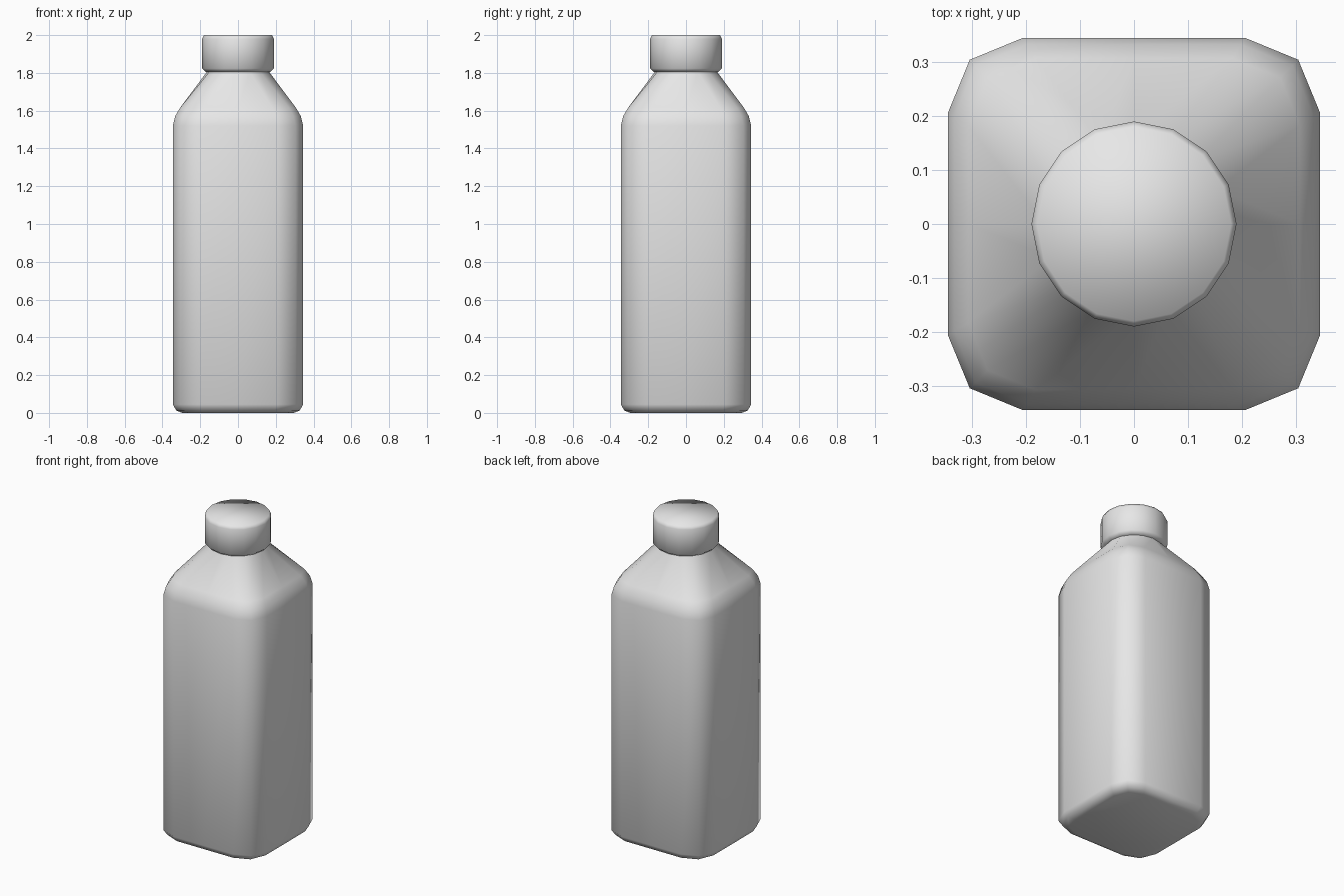
import bpy, bmesh, math

if "Cube" in bpy.data.objects:
    bpy.data.objects.remove(bpy.data.objects["Cube"])

grey = bpy.data.materials.new("light_grey")
grey.diffuse_color = (0.8, 0.8, 0.8, 1)
grey.use_nodes = True
grey.node_tree.nodes["Principled BSDF"].inputs["Base Color"].default_value = grey.diffuse_color

N = 16

def circle(r):
    return [(r * math.cos(2 * math.pi * i / N), r * math.sin(2 * math.pi * i / N)) for i in range(N)]

def square(s):
    # rounded square with 16 points: one mid-side and three corner points per quarter
    pts = []
    a, b = s * 0.595, s * 0.882
    for q in range(4):
        c, d = [(1, 0), (0, 1), (-1, 0), (0, -1)][q]
        for x, y in ((s, 0), (s, a), (b, b), (a, s)):
            pts.append((x * c - y * d, x * d + y * c))
    return pts

def loft(name, rings):
    bm = bmesh.new()
    loops = [[bm.verts.new((x, y, z)) for x, y in pts] for z, pts in rings]
    for lo, hi in zip(loops, loops[1:]):
        for i in range(N):
            j = (i + 1) % N
            bm.faces.new((lo[i], lo[j], hi[j], hi[i]))
    bm.faces.new(loops[0][::-1])
    bm.faces.new(loops[-1])
    for f in bm.faces:
        f.smooth = True
    me = bpy.data.meshes.new(name)
    bm.to_mesh(me)
    bm.free()
    me.materials.append(grey)
    ob = bpy.data.objects.new(name, me)
    bpy.context.collection.objects.link(ob)
    return ob

# Square body with rounded base, sloping shoulder and round neck
loft("bottle_body", [
    (0.0, square(0.295)), (0.013, square(0.327)), (0.045, square(0.345)),
    (1.52, square(0.345)), (1.57, square(0.333)), (1.615, square(0.307)),
    (1.805, circle(0.165)), (1.83, circle(0.16))])

# Round screw cap with softened rims
loft("cap", [
    (1.805, circle(0.17)), (1.823, circle(0.19)),
    (1.98, circle(0.19)), (2.0, circle(0.18))])
